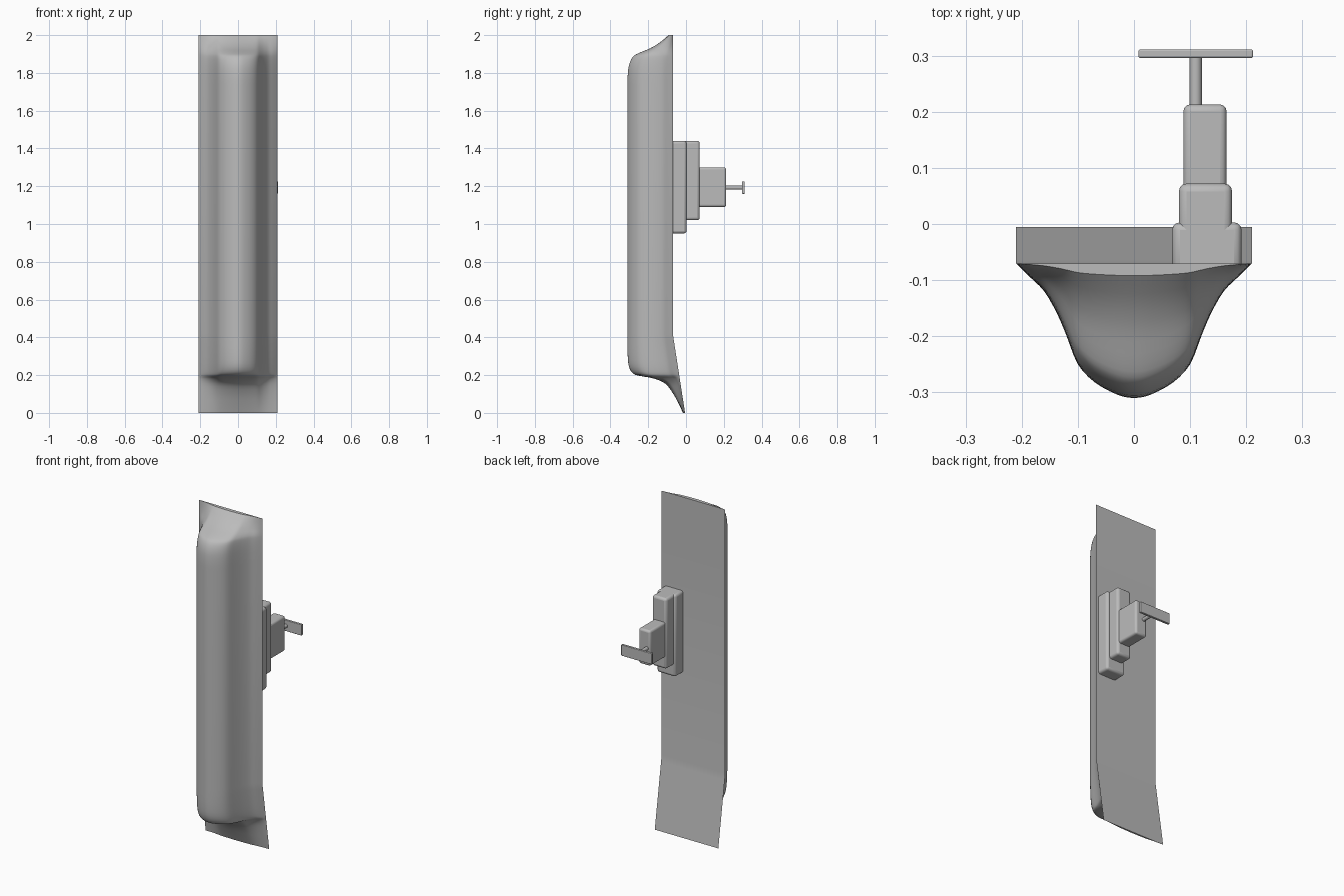
import bpy, bmesh, math
from mathutils import Vector

if "Cube" in bpy.data.objects:
    bpy.data.objects.remove(bpy.data.objects["Cube"])

grey = bpy.data.materials.new("plain grey")
grey.diffuse_color = (0.5, 0.5, 0.5, 1)
grey.use_nodes = True
grey.node_tree.nodes["Principled BSDF"].inputs["Base Color"].default_value = grey.diffuse_color


def finish(obj, angle=35):
    obj.data.materials.append(grey)
    bpy.ops.object.select_all(action='DESELECT')
    obj.select_set(True)
    bpy.context.view_layer.objects.active = obj
    bpy.ops.object.shade_smooth_by_angle(angle=math.radians(angle))


def smooth_path(pts, steps):
    """Catmull-Rom curve through 2D points."""
    p = [Vector(q) for q in pts]
    p = [2 * p[0] - p[1]] + p + [2 * p[-1] - p[-2]]
    out = []
    for i in range(1, len(p) - 2):
        a, b, c, d = p[i - 1:i + 3]
        for k in range(steps):
            t = k / steps
            out.append(0.5 * (2 * b + (c - a) * t + (2 * a - 5 * b + 4 * c - d) * t * t
                              + (3 * b - a - 3 * c + d) * t ** 3))
    return out + [p[-2]]


# Bulged shell: half cross-section (x, depth), and front keel line (y, z)
half = [(0.21, 0), (0.185, 0.025), (0.16, 0.05), (0.137, 0.09), (0.12, 0.13),
        (0.1, 0.18), (0.07, 0.212), (0.03, 0.234)]
section = smooth_path([(-x, d) for x, d in half] + [(0, 0.24)] + half[::-1], 3)
bottom = smooth_path([(-0.016, 0), (-0.04, 0.05), (-0.07, 0.105), (-0.11, 0.155),
                      (-0.17, 0.182), (-0.24, 0.195), (-0.28, 0.208),
                      (-0.302, 0.245), (-0.309, 0.31), (-0.31, 0.42)], 3)
top = smooth_path([(-0.31, 1.72), (-0.309, 1.78), (-0.302, 1.84), (-0.282, 1.885),
                   (-0.25, 1.905), (-0.19, 1.93), (-0.14, 1.96), (-0.092, 2.0)], 3)
bm = bmesh.new()
rows = []
for y, z in bottom + top:
    back = -0.07 + 0.065 * max(0, 1 - z / 0.42)
    s = (back - y) / 0.24
    rows.append([bm.verts.new((x, back - d * s, z)) for x, d in section])
for a, b in zip(rows, rows[1:]):
    for i in range(len(a)):
        j = (i + 1) % len(a)
        bm.faces.new((a[i], a[j], b[j], b[i]))
bm.faces.new(rows[0][::-1])
bm.faces.new(rows[-1])
bmesh.ops.recalc_face_normals(bm, faces=bm.faces)
mesh = bpy.data.meshes.new("shell")
bm.to_mesh(mesh)
bm.free()
shell = bpy.data.objects.new("shell", mesh)
bpy.context.collection.objects.link(shell)
finish(shell)


def box(name, lo, hi, bevel):
    lo, hi = Vector(lo), Vector(hi)
    bpy.ops.mesh.primitive_cube_add(size=1, location=(lo + hi) / 2)
    o = bpy.context.object
    o.name = name
    o.scale = hi - lo
    bpy.ops.object.transform_apply(location=False, rotation=False, scale=True)
    m = o.modifiers.new("round", 'BEVEL')
    m.width = bevel
    m.segments = 3
    finish(o)


# Stepped mount on the back
box("mount_base", (0.068, -0.085, 0.95), (0.192, 0.003, 1.44), 0.014)
box("mount_middle", (0.08, -0.06, 1.02), (0.175, 0.072, 1.44), 0.014)
box("mount_end", (0.088, 0.0, 1.09), (0.165, 0.213, 1.3), 0.012)

# Stem and crossbar handle
bpy.ops.mesh.primitive_cylinder_add(vertices=24, radius=0.011, depth=0.1,
                                    location=(0.11, 0.253, 1.193), rotation=(math.pi / 2, 0, 0))
bpy.context.object.name = "handle_stem"
finish(bpy.context.object)
box("handle_bar", (0.008, 0.296, 1.16), (0.212, 0.311, 1.226), 0.003)
